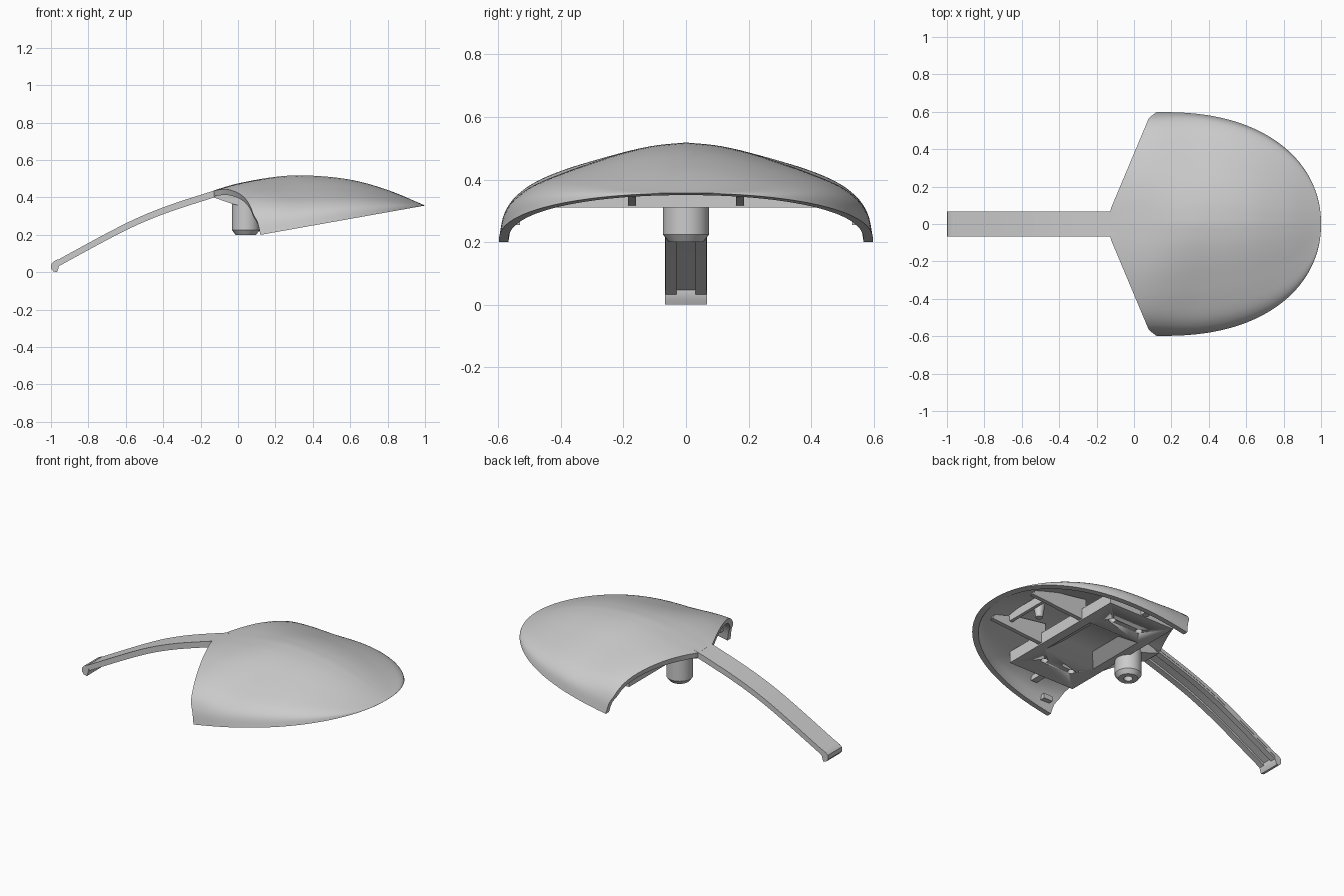
import bpy, bmesh, math
from mathutils import Matrix

if "Cube" in bpy.data.objects:
    bpy.data.objects.remove(bpy.data.objects["Cube"], do_unlink=True)

grey = bpy.data.materials.new("plain_grey")
grey.use_nodes = True
grey.diffuse_color = (0.6, 0.6, 0.6, 1)
for node in grey.node_tree.nodes:
    if node.type == 'BSDF_PRINCIPLED':
        node.inputs["Base Color"].default_value = (0.6, 0.6, 0.6, 1)


def finish(name, bm):
    bmesh.ops.remove_doubles(bm, verts=bm.verts, dist=0.00005)
    bmesh.ops.recalc_face_normals(bm, faces=bm.faces)
    mesh = bpy.data.meshes.new(name)
    bm.to_mesh(mesh)
    bm.free()
    ob = bpy.data.objects.new(name, mesh)
    ob.data.materials.append(grey)
    bpy.context.collection.objects.link(ob)
    bpy.ops.object.select_all(action='DESELECT')
    ob.select_set(True)
    bpy.context.view_layer.objects.active = ob
    bpy.ops.object.shade_smooth_by_angle(angle=math.radians(35))
    return ob


def curve(points, x):
    """Smooth interpolation through (x, value) points."""
    n = len(points)
    slope = lambda k: ((points[min(k + 1, n - 1)][1] - points[max(k - 1, 0)][1])
                       / (points[min(k + 1, n - 1)][0] - points[max(k - 1, 0)][0]))
    i = 0
    while i < n - 2 and x > points[i + 1][0]:
        i += 1
    (xa, a), (xb, b) = points[i], points[i + 1]
    h = xb - xa
    f = (x - xa) / h
    return (a * (1 + 2 * f) * (1 - f) ** 2 + b * f * f * (3 - 2 * f)
            + h * f * (1 - f) * (slope(i) * (1 - f) - slope(i + 1) * f))


def prism(name, outline, y0, y1):
    """Extrude an x-z outline from y0 to y1."""
    bm = bmesh.new()
    face = bm.faces.new([bm.verts.new((x, y0, z)) for x, z in outline])
    out = bmesh.ops.extrude_face_region(bm, geom=[face])
    verts = [g for g in out["geom"] if isinstance(g, bmesh.types.BMVert)]
    bmesh.ops.translate(bm, verts=verts, vec=(0, y1 - y0, 0))
    return finish(name, bm)


def box(name, x0, x1, y0, y1, z0, z1):
    return prism(name, [(x0, z0), (x1, z0), (x1, z1), (x0, z1)], y0, y1)


# Ridge line, rim line and half width of the whole shape
RIDGE = [(-1, .045), (-.95, .075), (-.6, .262), (-.4, .348), (-.13, .437), (0, .475),
         (.2, .51), (.36, .518), (.6, .495), (.8, .44), (1, .357)]
ROUND = [(0, 1), (.25, .98), (.5, .9), (.77, .72), (.92, .5), (.98, .25), (1, 0)]
BELL = [(0, 1), (.17, .965), (.34, .885), (.51, .77), (.68, .64), (.85, .48),
        (.94, .33), (.98, .19), (1, 0)]


def ridge(x):
    return curve(RIDGE, x)


def rim(x):
    return .2 + .178 * (x - .12)


def half_width(x):
    r = min(max((x - .15) / .85, 0), 1)
    return .598 * (1 - r ** 2.3) ** (1 / 2.1)


def shell_point(a, u, inner):
    t = abs(math.sin(a * math.pi / 2))
    y = t * .598
    edge = -.13 + .42 * min(max(y - .068, 0), .5) + .04 * max(0, t - .95) / .05
    reach = math.sin(u * math.pi / 2)
    x = edge + (1 - edge) * reach
    b = min(max(x / .36, 0), 1)
    b = b * b * (3 - 2 * b)
    height = (curve(ROUND, t) * (1 - b) + curve(BELL, t) * b) * (ridge(x) - rim(x))
    w = half_width(x) * math.copysign(t, a)
    if inner:
        x = edge + (.965 - edge) * reach
        return (x, w * .95, rim(x) + height * .89)
    return (x, w, rim(x) + height)


# Domed shell with an open underside
NA, NU = 64, 48
bm = bmesh.new()
skins = []
for inner in (False, True):
    skins.append([[bm.verts.new(shell_point(-1 + 2 * i / NA, j / NU, inner))
                   for j in range(NU + 1)] for i in range(NA + 1)])
outer, lining = skins
for g in skins:
    for i in range(NA):
        for j in range(NU):
            bm.faces.new((g[i][j], g[i + 1][j], g[i + 1][j + 1], g[i][j + 1]))
for i in range(NA):
    bm.faces.new((outer[i][0], outer[i + 1][0], lining[i + 1][0], lining[i][0]))
for i in (0, NA):
    for j in range(NU):
        bm.faces.new((outer[i][j], outer[i][j + 1], lining[i][j + 1], lining[i][j]))
finish("domed_shell", bm)


# Long curved arm with two stiffening rails beneath
def strip(name, y0, y1, top, bottom, x0, x1):
    xs = [x0 + (x1 - x0) * k / 24 for k in range(25)]
    prism(name, [(x, ridge(x) - top) for x in xs]
          + [(x, ridge(x) - bottom) for x in reversed(xs)], y0, y1)


strip("arm", -.067, .067, .001, .024, -.985, -.1)
for side, lo, hi in (("right", -.065, -.03), ("left", .03, .065)):
    strip("arm_rail_" + side, lo, hi, .02, .038, -.965, -.1)
prism("arm_hook", [(-1, .02), (-.998, .045), (-.985, .058), (-.96, .07), (-.955, .04),
                   (-.962, .015), (-.968, 0), (-.988, .005)], -.067, .067)
prism("arm_bracket", [(-.13, .4), (-.03, .365), (.06, .345), (.08, .44), (-.1, .425)],
      -.06, .06)

# Hollow post
bm = bmesh.new()
profile = [(0, .27), (.025, .27), (.025, .2), (.055, .2), (.074, .225), (.074, .45), (0, .45)]
verts = [bm.verts.new((r, 0, z)) for r, z in profile]
edges = [bm.edges.new(pair) for pair in zip(verts, verts[1:])]
bmesh.ops.spin(bm, geom=verts + edges, cent=(0, 0, 0), axis=(0, 0, 1),
               angle=math.tau, steps=32, use_duplicate=False)
bmesh.ops.translate(bm, verts=bm.verts, vec=(.042, 0, 0))
finish("post", bm)

# Mounting plate with a sloped central recess and screw holes
CX = .305
bm = bmesh.new()
bmesh.ops.create_cube(bm, size=1, matrix=Matrix.Translation((CX, 0, .345))
                      @ Matrix.Diagonal((.45, .86, .07, 1)))
bottom = min(bm.faces, key=lambda f: f.calc_center_median().z)
for hx, hy, z in ((.17, .19, .31), (.1, .11, .36)):
    bmesh.ops.inset_individual(bm, faces=[bottom], thickness=.01)
    for v in bottom.verts:
        v.co = (CX + math.copysign(hx, v.co.x - CX), math.copysign(hy, v.co.y), z)
plate = finish("mounting_plate", bm)
bm = bmesh.new()
for x in (.21, .4):
    for y in (-.29, .29):
        bmesh.ops.create_cone(bm, cap_ends=True, segments=20, radius1=.02, radius2=.02,
                              depth=.06, matrix=Matrix.Translation((x, y, .31)))
cutter = finish("screw_hole_cutter", bm)
cutter.hide_render = True
cutter.hide_viewport = True
cut = plate.modifiers.new("screw_holes", 'BOOLEAN')
cut.operation = 'DIFFERENCE'
cut.solver = 'EXACT'
cut.object = cutter

# Ribs, clips and peg inside the shell
for side, s in (("right", -1), ("left", 1)):
    prism("tail_rib_" + side, [(.5, .315), (.88, .345), (.86, .375), (.7, .42), (.5, .45)],
          s * .16, s * .185)
    box("edge_clip_" + side, .14, .2, s * .53, s * .575, .255, .285)
    box("side_tab_" + side, .27, .31, s * .42, s * .51, .315, .345)
box("tail_crossbar", .74, .76, -.17, .17, .37, .42)
bm = bmesh.new()
bmesh.ops.create_cone(bm, cap_ends=True, segments=20, radius1=.02, radius2=.035,
                      depth=.1, matrix=Matrix.Translation((.68, 0, .4)))
finish("tail_peg", bm)
